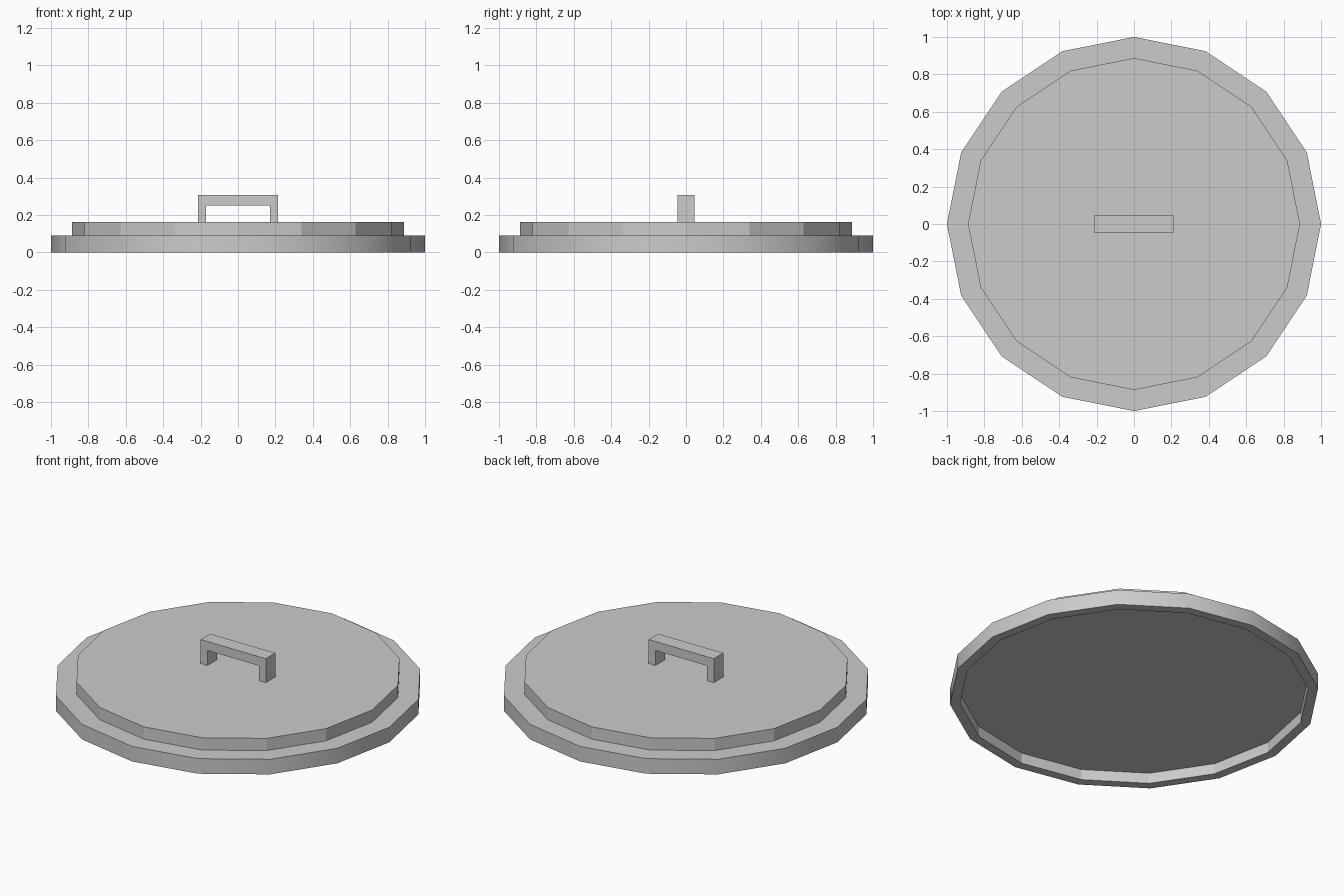
import bpy, bmesh
from math import cos, sin, tau

if "Cube" in bpy.data.objects:
    bpy.data.objects.remove(bpy.data.objects["Cube"])

SIDES = 16


def make_object(name, bm):
    bmesh.ops.recalc_face_normals(bm, faces=bm.faces[:])
    mesh = bpy.data.meshes.new(name)
    bm.to_mesh(mesh)
    bm.free()
    obj = bpy.data.objects.new(name, mesh)
    bpy.context.collection.objects.link(obj)
    return obj


def lathe(name, profile, smooth_bands=()):
    """Stack 16-sided rings along an (r, z) profile and cap both ends."""
    bm = bmesh.new()
    rings = [[bm.verts.new((r * cos(tau * i / SIDES), r * sin(tau * i / SIDES), z))
              for i in range(SIDES)] for r, z in profile]
    bands = []
    for a, b in zip(rings, rings[1:]):
        bands.append([bm.faces.new((a[i], a[(i + 1) % SIDES], b[(i + 1) % SIDES], b[i]))
                      for i in range(SIDES)])
    bm.faces.new(rings[0])
    bm.faces.new(rings[-1])
    for k in smooth_bands:
        for f in bands[k]:
            f.smooth = True
    # keep corners between wall and rim crisp
    for e in bm.edges:
        if len(e.link_faces) == 2 and e.calc_face_angle(0) > 0.6:
            e.smooth = False
    return make_object(name, bm)


# Lid: recessed underside, smooth outer rim, flat raised step
lathe("lid", [(0.945, 0.063), (0.945, 0), (1, 0), (1, 0.09),
              (0.887, 0.09), (0.887, 0.163)], smooth_bands=(2,))

# Handle: squared arch profile extruded through its depth
half_depth = 0.045
arch = [(-0.215, 0.163), (-0.215, 0.306), (0.215, 0.306), (0.215, 0.163),
        (0.17, 0.163), (0.17, 0.252), (-0.17, 0.252), (-0.17, 0.163)]
bm = bmesh.new()
face = bm.faces.new([bm.verts.new((x, -half_depth, z)) for x, z in arch])
side = bmesh.ops.extrude_face_region(bm, geom=[face])["geom"]
bmesh.ops.translate(bm, vec=(0, 2 * half_depth, 0),
                    verts=[v for v in side if isinstance(v, bmesh.types.BMVert)])
make_object("handle", bm)
